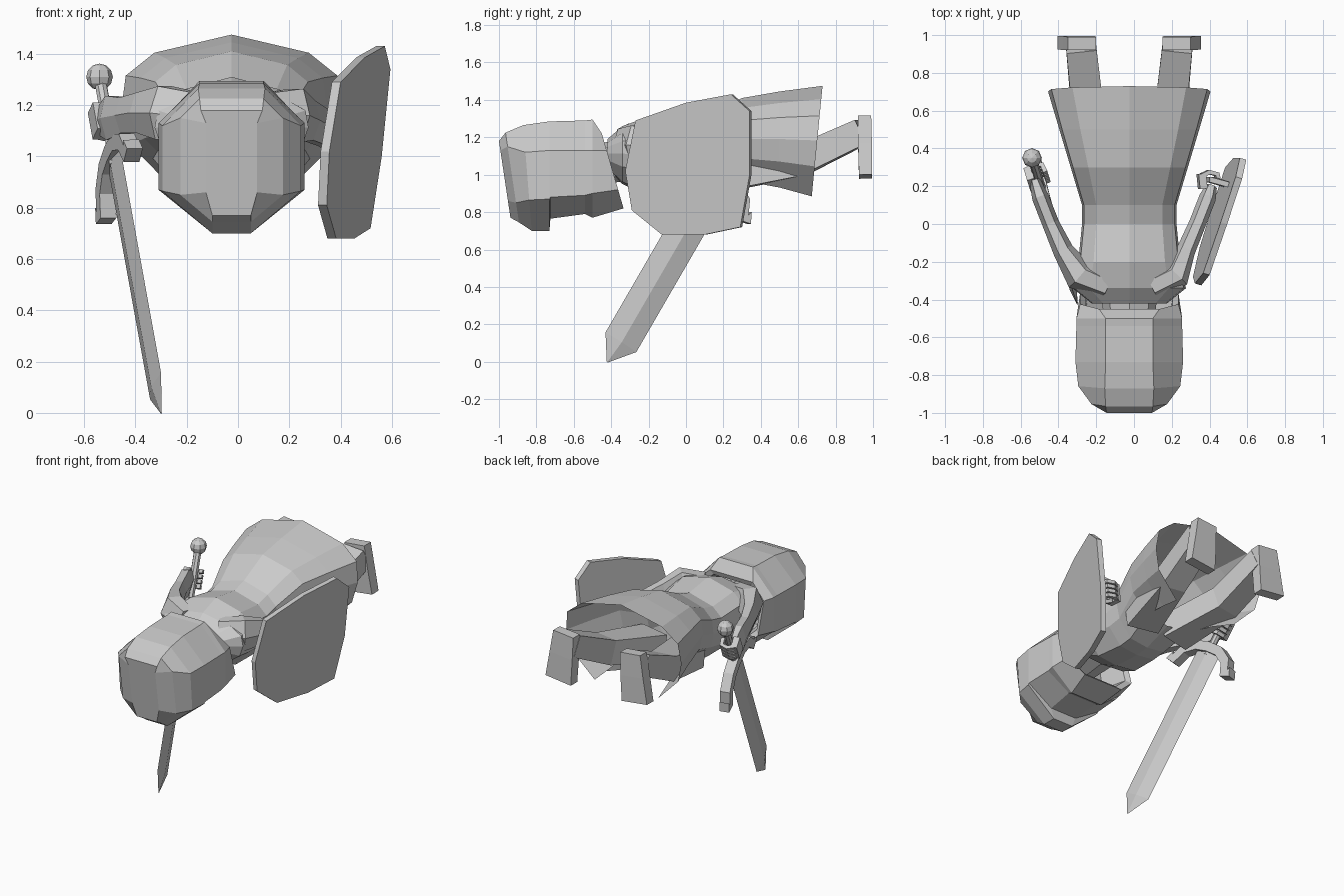
import bpy, bmesh, math
from mathutils import Vector

cube = bpy.data.objects.get("Cube")
if cube:
    bpy.data.objects.remove(cube, do_unlink=True)

GREY = (0.6, 0.6, 0.6, 1)
grey = bpy.data.materials.new("plain_grey")
grey.use_nodes = True
grey.diffuse_color = GREY
grey.node_tree.nodes["Principled BSDF"].inputs["Base Color"].default_value = GREY

MID = -0.025  # centre line of the figure


def finish(name, bm):
    bmesh.ops.recalc_face_normals(bm, faces=bm.faces)
    mesh = bpy.data.meshes.new(name)
    bm.to_mesh(mesh)
    bm.free()
    mesh.materials.append(grey)
    obj = bpy.data.objects.new(name, mesh)
    bpy.context.collection.objects.link(obj)
    return obj


def loft(name, rings, cap_end=True, skip=()):
    """Skin rings of points; skip lists (ring, side) faces left open."""
    bm = bmesh.new()
    rows = [[bm.verts.new(p) for p in ring] for ring in rings]
    n = len(rows[0])
    for r, (a, b) in enumerate(zip(rows, rows[1:])):
        for i in range(n):
            j = (i + 1) % n
            if (r, i) not in skip:
                bm.faces.new((a[i], a[j], b[j], b[i]))
    bm.faces.new(rows[0])
    if cap_end:
        bm.faces.new(rows[-1])
    return finish(name, bm)


def tube(name, path, radii, sides=6, up=(0, 0, 1), square=False):
    """Sweep a section along a path; radii are (sideways, up) per point."""
    path = [Vector(p) for p in path]
    phase = math.pi / 4 if square else 0
    grow = math.sqrt(2) if square else 1
    rings = []
    for k, p in enumerate(path):
        d = (path[min(k + 1, len(path) - 1)] - path[max(k - 1, 0)]).normalized()
        side = d.cross(Vector(up)).normalized()
        top = side.cross(d)
        rs, ru = radii[k]
        ring = []
        for i in range(sides):
            a = phase + math.tau * i / sides
            ring.append(p + grow * (side * rs * math.cos(a) + top * ru * math.sin(a)))
        rings.append(ring)
    return loft(name, rings)


# Helmet: y, shear, top width, side width, bottom width, then four heights
def helmet_ring(y, shear, wt, w, wb, zt, zh, zl, zb):
    half = [(wt, zt), (w, zh), (w, zl), (wb, zb)]
    pts = half + [(-x, z) for x, z in reversed(half)]
    return [(MID + x, y + shear * (zt - z), z) for x, z in pts]


helmet = [
    helmet_ring(-1.0, .15, .12, .1, .075, 1.18, 1.13, .86, .77),
    helmet_ring(-.965, .15, .125, .2, .075, 1.225, 1.15, .85, .745),
    helmet_ring(-.87, .08, .13, .27, .075, 1.265, 1.12, .865, .70),
    helmet_ring(-.73, 0, .125, .285, .075, 1.285, 1.13, .87, .70),
    helmet_ring(-.725, 0, .125, .285, .10, 1.285, 1.13, .88, .765),
    helmet_ring(-.54, 0, .125, .28, .11, 1.29, 1.13, .89, .79),
    helmet_ring(-.5, 0, .125, .28, .12, 1.295, 1.13, .90, .77),
    helmet_ring(-.45, .29, .16, .26, .15, 1.22, 1.13, .92, .82),
    helmet_ring(-.46, .28, .14, .23, .13, 1.19, 1.12, .94, .85),
    helmet_ring(-.62, .2, .12, .2, .12, 1.17, 1.1, .95, .88),
]
loft("helmet", helmet)
tube("neck", [(MID, -.6, 1.04), (MID, -.3, 1.08)], [(.12, .11), (.16, .11)], 8)

# Torso and flared tunic, open at the hem and split at the front
half = [(0, 1), (.7, .77), (.96, .48), (1, .05), (.92, -.4), (.55, -.92), (0, -1)]
section = half + [(-x, z) for x, z in half[-2:0:-1]]
rings = []
for y, w, zt, zb in [(-.42, .2, 1.19, 1.03), (-.34, .3, 1.26, .95),
                     (-.2, .27, 1.31, .88), (0, .25, 1.28, .87),
                     (.1, .25, 1.31, .88), (.3, .31, 1.41, .95),
                     (.5, .37, 1.445, .91), (.73, .43, 1.475, .86)]:
    ring = []
    for x, z in section:
        lean = .03 * (1 - z) if y > .7 else 0
        ring.append((MID + w * x, y - lean, (zt + zb) / 2 + (zt - zb) / 2 * z))
    rings.append(ring)
last = len(rings) - 2
slit = [(r, i) for r in (last - 1, last) for i in (5, 6)]
loft("tunic", rings, cap_end=False, skip=slit)

# Legs and feet
for side, tag in ((1, "left"), (-1, "right")):
    tube(tag + "_leg", [(MID + side * .13, .2, .99), (MID + side * .22, .6, 1.07),
                        (MID + side * .255, .94, 1.23)],
         [(.11, .08), (.085, .08), (.08, .07)], 4, square=True)
    tube(tag + "_foot", [(MID + side * .25, .955, 1.31), (MID + side * .265, .957, 1.16),
                         (MID + side * .285, .96, .99)],
         [(.075, .035), (.085, .037), (.095, .035)], 4, up=(0, 1, 0), square=True)

# Arms
tube("right_arm", [(-.15, -.33, 1.15), (-.29, -.27, 1.17), (-.375, -.14, 1.17),
                   (-.44, 0, 1.16), (-.495, .14, 1.15), (-.525, .23, 1.14)],
     [(.07, .11), (.085, .12), (.055, .09), (.045, .08), (.045, .1), (.03, .07)])
tube("left_arm", [(.1, -.33, 1.15), (.225, -.27, 1.16), (.275, -.14, 1.14),
                  (.335, 0, 1.11), (.39, .14, 1.08), (.41, .2, 1.07)],
     [(.07, .11), (.075, .12), (.05, .09), (.045, .08), (.045, .08), (.03, .06)])

# Sword frame: along the blade, and across its width
POMMEL = Vector((-.54, .35, 1.31))
ALONG = Vector((.155, -.495, -.855)).normalized()
ACROSS = Vector((.22, -.85, .49))
ACROSS = (ACROSS - ALONG * ACROSS.dot(ALONG)).normalized()
FLAT = ALONG.cross(ACROSS)


def on_sword(s, w=0):
    return POMMEL + ALONG * s + ACROSS * w


tube("sword_blade", [on_sword(.36), on_sword(1.41), on_sword(1.54, .01)],
     [(.02, .1), (.018, .1), (.002, .004)], 4, up=ACROSS)
tube("sword_grip", [on_sword(0), on_sword(.4)], [(.024, .024)] * 2, 8, up=ACROSS)
arc = [(.1, -.27), (.12, -.23), (.04, -.19), (-.01, -.1), (-.02, 0)]
arc += [(s, -w) for s, w in reversed(arc[:-1])]
tube("sword_guard", [on_sword(.37 + s, w) for s, w in arc],
     [(.032, .032)] * len(arc), 4, up=FLAT, square=True)
bm = bmesh.new()
bmesh.ops.create_uvsphere(bm, u_segments=8, v_segments=6, radius=.052)
bmesh.ops.translate(bm, verts=bm.verts, vec=POMMEL)
finish("sword_pommel", bm)


# Hands: a palm with four curled fingers
def hand(tag, centre, grip, out):
    centre, grip, out = Vector(centre), Vector(grip).normalized(), Vector(out).normalized()
    fwd = grip.cross(out).normalized()
    if fwd.y < 0:
        fwd = -fwd
    tube(tag + "_palm", [centre + out * .04 - grip * .06, centre + out * .04 + grip * .06],
         [(.04, .02)] * 2, 4, up=out, square=True)
    for i in range(4):
        c = centre + grip * (i - 1.5) * .032
        tube(tag + "_finger_%d" % (i + 1),
             [c + out * .04 + fwd * .03, c + fwd * .045, c - out * .04 + fwd * .03,
              c - out * .045 - fwd * .02],
             [(.012, .012)] * 4, 4, up=grip, square=True)


hand("right", on_sword(.2), ALONG, (-1, -.3, 0))
hand("left", (.4, .23, 1.07), (.1, 0, 1), (-1, -.1, 0))


# Shield: a leaning flat plate
def on_shield(y, z, depth=0):
    return Vector((.455 + .31 * y + .1 * (z - 1) - depth, y + .3 * depth, z))


outline = [(0, 1.385), (.24, 1.43), (.34, 1.34), (.34, 1.0), (.29, .72), (.1, .68),
           (-.13, .68), (-.29, .81), (-.325, 1.02), (-.27, 1.29)]
loft("shield", [[on_shield(y, z, depth) for y, z in outline] for depth in (0, .034)])
grip_path = [(.2, .97, .025), (.2, 1.0, .12), (.2, 1.14, .12), (.2, 1.17, .025)]
tube("shield_handle", [on_shield(*p) for p in grip_path],
     [(.014, .014)] * 4, 4, up=(0, 1, 0), square=True)
